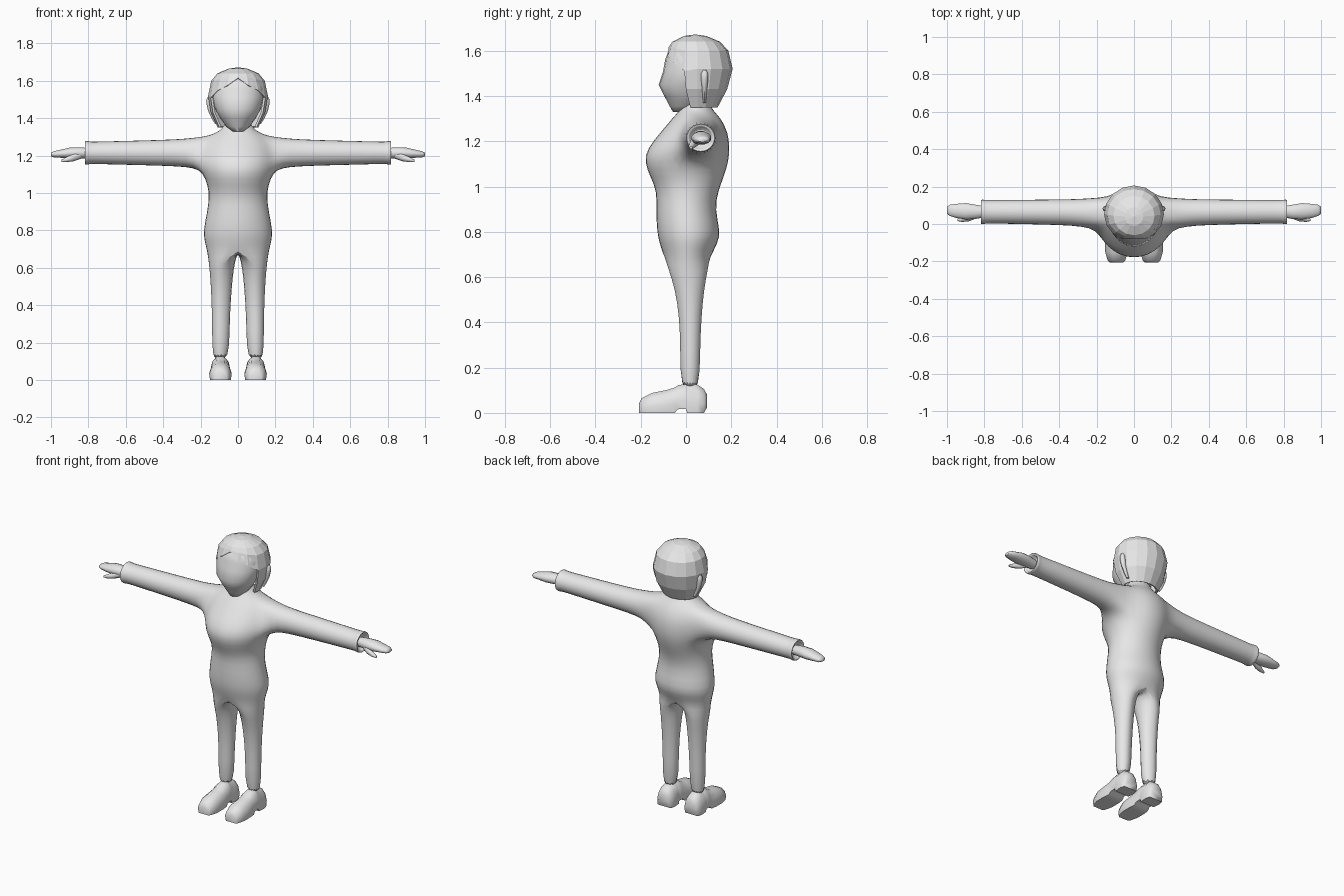
import bpy, bmesh, math
from math import sin, cos, pi, radians

if "Cube" in bpy.data.objects:
    bpy.data.objects.remove(bpy.data.objects["Cube"])

grey = bpy.data.materials.new("plain_grey")
grey.diffuse_color = (0.8, 0.8, 0.8, 1)
grey.use_nodes = True
grey.node_tree.nodes["Principled BSDF"].inputs["Base Color"].default_value = grey.diffuse_color


def finish(name, bm, mirror=True, subdiv=0, angle=None):
    bmesh.ops.recalc_face_normals(bm, faces=bm.faces)
    me = bpy.data.meshes.new(name)
    bm.to_mesh(me)
    bm.free()
    me.materials.append(grey)
    ob = bpy.data.objects.new(name, me)
    bpy.context.collection.objects.link(ob)
    if mirror:
        m = ob.modifiers.new("mirror", 'MIRROR')
        m.use_clip = True
        m.merge_threshold = 0.002
    if subdiv:
        s = ob.modifiers.new("subdivision", 'SUBSURF')
        s.levels = s.render_levels = subdiv
    if angle:
        bpy.ops.object.select_all(action='DESELECT')
        ob.select_set(True)
        bpy.context.view_layer.objects.active = ob
        bpy.ops.object.shade_smooth_by_angle(angle=radians(angle))
    return ob


def add_ring(bm, pts):
    return [bm.verts.new(p) for p in pts]


def bridge(bm, a, b, closed=True):
    n = len(a)
    for k in range(n if closed else n - 1):
        j = (k + 1) % n
        bm.faces.new((a[k], a[j], b[j], b[k]))


def loft(bm, rings):
    vs = [add_ring(bm, r) for r in rings]
    for a, b in zip(vs, vs[1:]):
        bridge(bm, a, b)
    bm.faces.new(vs[0])
    bm.faces.new(vs[-1])


def oval_x(x, cy, ry, cz, rz, n=12):
    """Oval ring across the x axis, starting at the top front corner."""
    return [(x, cy + ry * cos(a), cz + rz * sin(a))
            for a in (radians(135) - 2 * pi * k / n for k in range(n))]


def oval_z(z, cx, rx, yf, yb, angles):
    """Oval ring across the z axis; angle 0 is the front."""
    return [(cx + rx * sin(t), (yf + yb) / 2 - (yb - yf) / 2 * cos(t), z) for t in angles]


# Body: half torso, one leg and one sleeve in a single mirrored surface
bm = bmesh.new()
half = [pi * j / 8 for j in range(9)]
torso = [(1.38, .068, -.01, .10), (1.335, .088, -.03, .12), (1.305, .16, -.06, .155),
         (1.24, .195, -.115, .19), (1.17, .20, -.175, .197), (1.11, .192, -.19, .193),
         (1.04, .165, -.16, .17), (.98, .158, -.132, .145), (.90, .168, -.135, .13),
         (.80, .19, -.132, .156), (.75, .185, -.12, .143), (.69, .168, -.10, .11)]
rows = [add_ring(bm, oval_z(z, 0, w, f, b, half)) for z, w, f, b in torso]
for i in range(len(rows) - 1):
    for j in range(8):
        if not (2 <= i <= 4 and 3 <= j <= 5):      # opening for the sleeve
            bm.faces.new((rows[i][j], rows[i][j + 1], rows[i + 1][j + 1], rows[i + 1][j]))

# Leg: outer half continues the torso, inner points close the crotch
prev = rows[-1] + add_ring(bm, [(0, y, .69) for y in (.06, .005, -.05)])
loop = half + [pi + pi / 4 * m for m in (1, 2, 3)]
for z, cx, rx, f, b in [(.63, .084, .074, -.08, .10), (.55, .086, .063, -.052, .083),
                        (.42, .088, .054, -.031, .070), (.28, .090, .049, -.027, .064),
                        (.09, .091, .048, -.027, .063)]:
    ring = add_ring(bm, oval_z(z, cx, rx, f, b, loop))
    bridge(bm, prev, ring)
    prev = ring
bm.faces.new(prev)

# Sleeve with a slightly wider cuff
prev = (rows[2][3:7] + [rows[3][6], rows[4][6]] + rows[5][6:2:-1]
        + [rows[4][3], rows[3][3]])
for x, cy, ry, cz, rz in [(.235, .058, .083, 1.215, .084), (.32, .062, .073, 1.215, .075),
                          (.50, .064, .069, 1.215, .069), (.70, .065, .066, 1.215, .064),
                          (.795, .065, .065, 1.215, .061), (.80, .065, .068, 1.215, .066),
                          (.815, .065, .068, 1.215, .066), (.82, .065, .066, 1.215, .064),
                          (.818, .065, .052, 1.215, .052), (.79, .065, .045, 1.215, .045)]:
    ring = add_ring(bm, oval_x(x, cy, ry, cz, rz))
    bridge(bm, prev, ring)
    prev = ring
bm.faces.new(prev)
finish("body", bm, subdiv=1, angle=60)

# Hand: flat mitten and a separate thumb
bm = bmesh.new()
loft(bm, [oval_x(*s) for s in [(.80, .065, .030, 1.213, .028), (.85, .065, .040, 1.215, .031),
                               (.90, .068, .045, 1.214, .030), (.95, .070, .039, 1.210, .022),
                               (.985, .073, .031, 1.207, .017), (1.0, .073, .020, 1.206, .009)]])
finish("hand", bm, angle=60)
bm = bmesh.new()
loft(bm, [oval_x(*s, n=8) for s in [(.84, .050, .018, 1.205, .022), (.88, .032, .017, 1.190, .020),
                                    (.92, .024, .013, 1.178, .013), (.943, .022, .006, 1.172, .006)]])
finish("thumb", bm, angle=60)

# Shoe: sections from toe to heel, with a raised arch
bm = bmesh.new()
sections = []
for y, w, top, bot in [(-.207, .034, .042, 0), (-.195, .047, .066, 0), (-.15, .060, .088, 0),
                       (-.09, .060, .100, 0), (-.05, .055, .112, 0), (-.035, .053, .122, .016),
                       (0, .052, .128, .018), (.005, .052, .128, 0), (.05, .056, .125, 0),
                       (.08, .049, .105, 0), (.093, .034, .08, .025)]:
    h = top - bot
    prof = [(-.92, 0), (-1, .35), (-.8, .75), (-.35, 1), (.35, 1), (.8, .75), (1, .35), (.92, 0)]
    sections.append([(.094 + w * px, y, bot + h * pz) for px, pz in prof])
loft(bm, sections)
finish("shoe", bm, angle=50)

# Face: smooth egg with a pointed nose line and chin
bm = bmesh.new()
circle = [2 * pi * k / 20 for k in range(20)]
loft(bm, [oval_z(z, 0, w, f, b, circle) for z, w, f, b in
          [(1.63, .09, -.05, .10), (1.60, .125, -.078, .12), (1.56, .137, -.092, .13),
           (1.51, .138, -.101, .13), (1.45, .122, -.121, .12), (1.40, .095, -.096, .10),
           (1.355, .062, -.072, .08), (1.33, .03, -.058, .0)]])
finish("face", bm, mirror=False, angle=60)

# Hair: faceted cap with a parted fringe and an open front
shape = [(1.665, .05, -.01, .09), (1.64, .11, -.06, .15), (1.60, .143, -.087, .187),
         (1.52, .160, -.104, .206), (1.43, .145, -.082, .182), (1.35, .108, -.035, .14)]
fringe = [1.615, 1.575, 1.548, 1.51]


def hair_size(z):
    for a, b in zip(shape, shape[1:]):
        if b[0] <= z <= a[0]:
            f = (a[0] - z) / (a[0] - b[0])
            return [p + (q - p) * f for p, q in zip(a, b)]
    return shape[-1]


bm = bmesh.new()
grid = []
for i, row in enumerate(shape):
    ring = []
    for k in range(16):
        side = min(k, 16 - k)
        z = row[0]
        if i == 2 and side < 3:
            z += .026 - .008 * side
        if i == 3 and side < 4:
            z = fringe[side]
        _, w, f, b = hair_size(z)
        ring += oval_z(z, 0, w, f, b, [2 * pi * k / 16])
    grid.append(add_ring(bm, ring))
top = bm.verts.new((0, .04, 1.672))
for k in range(16):
    j = (k + 1) % 16
    bm.faces.new((top, grid[0][k], grid[0][j]))
    for i in range(5):
        if i < 3 or 3 <= k <= 12:
            bm.faces.new((grid[i][k], grid[i][j], grid[i + 1][j], grid[i + 1][k]))
ob = finish("hair", bm, mirror=False)
sol = ob.modifiers.new("thickness", 'SOLIDIFY')
sol.thickness = .012
sol.offset = -1

# Ear: slim tapered oval standing out from the hair
bm = bmesh.new()
loft(bm, [oval_z(z, cx, rx, .082 - ry, .082 + ry, [2 * pi * k / 8 for k in range(8)])
          for z, cx, rx, ry in [(1.515, .156, .005, .007), (1.50, .154, .014, .015),
                                (1.475, .152, .016, .016), (1.44, .145, .015, .012),
                                (1.40, .130, .012, .009), (1.37, .115, .008, .006)]])
finish("ear", bm, angle=50)
